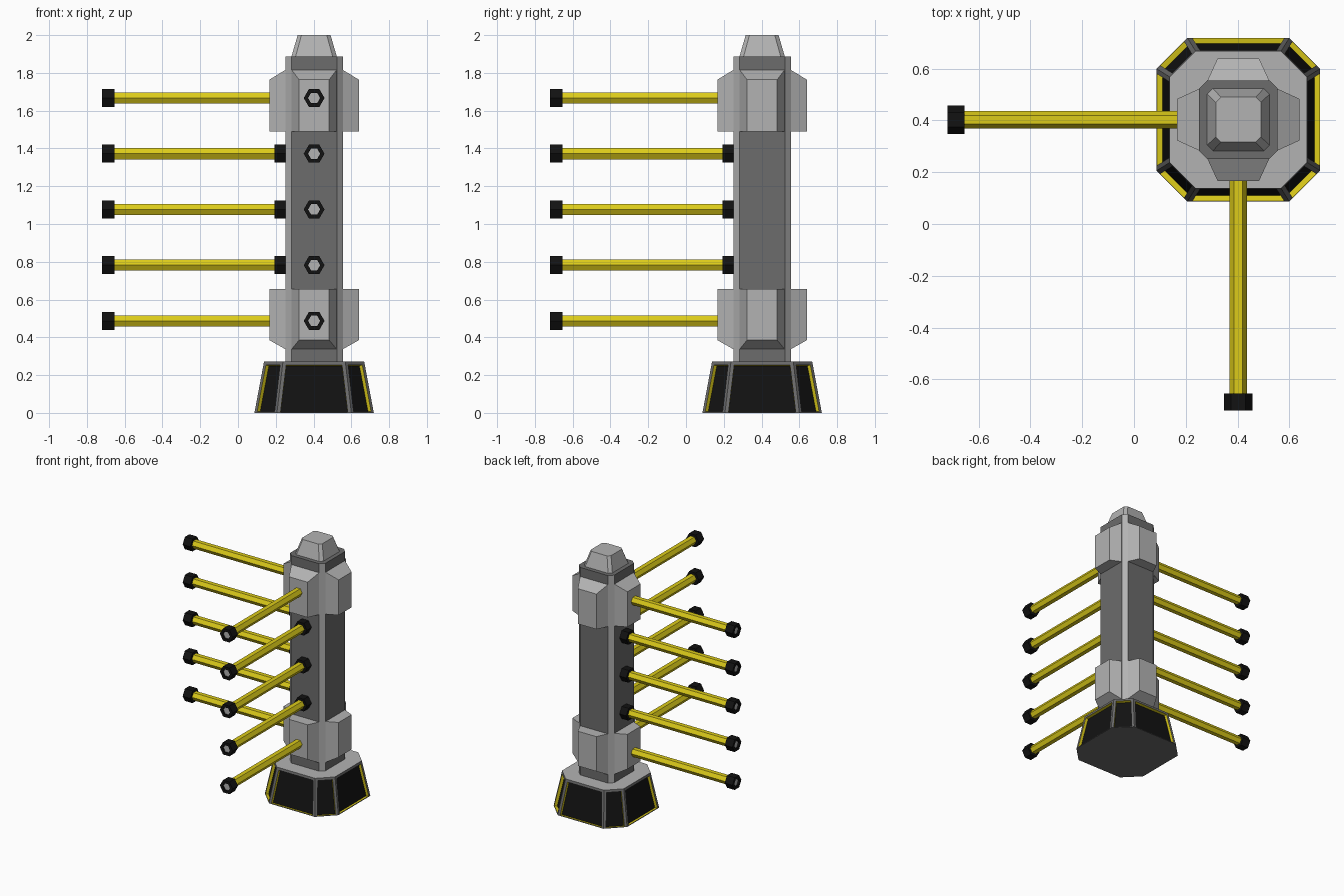
import bpy, bmesh
from math import pi, cos, sin
from mathutils import Matrix, Vector

if "Cube" in bpy.data.objects:
    bpy.data.objects.remove(bpy.data.objects["Cube"])

C = 0.403  # post centre in x and y


def material(name, rgb):
    m = bpy.data.materials.new(name)
    m.diffuse_color = (*rgb, 1)
    m.use_nodes = True
    m.node_tree.nodes["Principled BSDF"].inputs["Base Color"].default_value = m.diffuse_color
    return m


LIGHT = material("light_grey", (0.45, 0.45, 0.45))
DARK = material("dark_grey", (0.15, 0.15, 0.15))
BLACK = material("black", (0.006, 0.006, 0.006))
YELLOW = material("yellow", (0.72, 0.6, 0.01))


def finish(bm, name, mats, matrix):
    bmesh.ops.recalc_face_normals(bm, faces=bm.faces)
    me = bpy.data.meshes.new(name)
    bm.to_mesh(me)
    bm.free()
    for m in mats:
        me.materials.append(m)
    ob = bpy.data.objects.new(name, me)
    ob.matrix_world = matrix
    bpy.context.collection.objects.link(ob)
    return ob


def loft(rings):
    """Skin matching rings of points and close both ends."""
    bm = bmesh.new()
    vs = [[bm.verts.new(p) for p in r] for r in rings]
    n = len(vs[0])
    for a, b in zip(vs, vs[1:]):
        for i in range(n):
            bm.faces.new((a[i], a[(i + 1) % n], b[(i + 1) % n], b[i]))
    bm.faces.new(vs[0][::-1])
    bm.faces.new(vs[-1])
    bmesh.ops.recalc_face_normals(bm, faces=bm.faces)
    return bm


def octagon(h, f, z):
    """Square of half size h whose flat sides have half length f."""
    return [(h, -f, z), (h, f, z), (f, h, z), (-f, h, z),
            (-h, f, z), (-h, -f, z), (-f, -h, z), (f, -h, z)]


def hexagon(r, z):
    return [(r * cos(i * pi / 3), r * sin(i * pi / 3), z) for i in range(6)]


post = Matrix.Translation((C, C, 0))

# Base: tapered octagon with yellow-edged black recessed panels
bm = loft([octagon(0.316, 0.197, 0), octagon(0.265, 0.165, 0.272)])
sides = []
for f in bm.faces:
    f.material_index = 0 if f.normal.z > 0.9 else 1
    if abs(f.normal.z) < 0.5:
        sides.append(f)
bmesh.ops.inset_individual(bm, faces=sides, thickness=0.026)
down = Vector((0, 0, -0.012))
for f in sides:
    out = f.normal.copy()
    slide = [v for v in f.verts if v.co.z < 0.1]
    for v in slide:
        v.co += down - out * down.dot(out)
old = set(bm.faces)
bmesh.ops.inset_individual(bm, faces=sides, thickness=0.0005, depth=-0.022)
for f in bm.faces:
    if f not in old:
        f.material_index = 2
for f in sides:
    f.material_index = 3
finish(bm, "base", [LIGHT, DARK, YELLOW, BLACK], post)

# Column: dark faces with light chamfered corners
bm = loft([octagon(0.152, 0.12, 0.26), octagon(0.152, 0.12, 1.886)])
for f in bm.faces:
    n = f.normal
    f.material_index = 1 if max(abs(n.x), abs(n.y), abs(n.z)) > 0.95 else 0
finish(bm, "column", [LIGHT, DARK], post)

# Top cap
finish(loft([octagon(0.122, 0.1, 1.88), octagon(0.087, 0.067, 2.0)]),
       "top_cap", [LIGHT], post)


# Clamps: a tapered block on each side, at top and bottom
def trapezoid(z_root, z_out):
    return [(-0.12, -0.15, z_root), (-0.08, -0.237, z_out),
            (0.08, -0.237, z_out), (0.12, -0.15, z_root)]


for level, flat, root, outer in (("upper", 1.49, 1.817, 1.764),
                                 ("lower", 0.655, 0.336, 0.385)):
    for k in range(4):
        finish(loft([trapezoid(flat, flat), trapezoid(root, outer)]),
               f"{level}_clamp_{k + 1}", [LIGHT],
               post @ Matrix.Rotation(k * pi / 2, 4, 'Z'))

# Arms: hexagonal rods towards the left (-x) and the front (-y)
to_front = Matrix.Rotation(pi / 2, 4, 'X')
END = 0.72 + C
for side, turn in (("front", 0), ("left", -pi / 2)):
    for i in range(5):
        z = 0.487 + i * 0.295
        mat = (Matrix.Translation((C, C, z)) @ Matrix.Rotation(turn, 4, 'Z')
               @ to_front)
        finish(loft([hexagon(0.034, 0.14), hexagon(0.034, END - 0.03)]),
               f"{side}_rod_{i + 1}", [YELLOW], mat)
        # End cap with a grey recess
        bm = loft([hexagon(0.055, END - 0.066), hexagon(0.055, END),
                   hexagon(0.032, END), hexagon(0.032, END - 0.012)])
        max((f for f in bm.faces if len(f.verts) == 6),
            key=lambda f: f.calc_center_median().z).material_index = 1
        finish(bm, f"{side}_end_cap_{i + 1}", [BLACK, LIGHT], mat)
        # Socket at the column, only between the clamps
        if 0 < i < 4:
            finish(loft([hexagon(0.055, 0.145), hexagon(0.055, 0.21)]),
                   f"{side}_socket_{i + 1}", [BLACK], mat)
